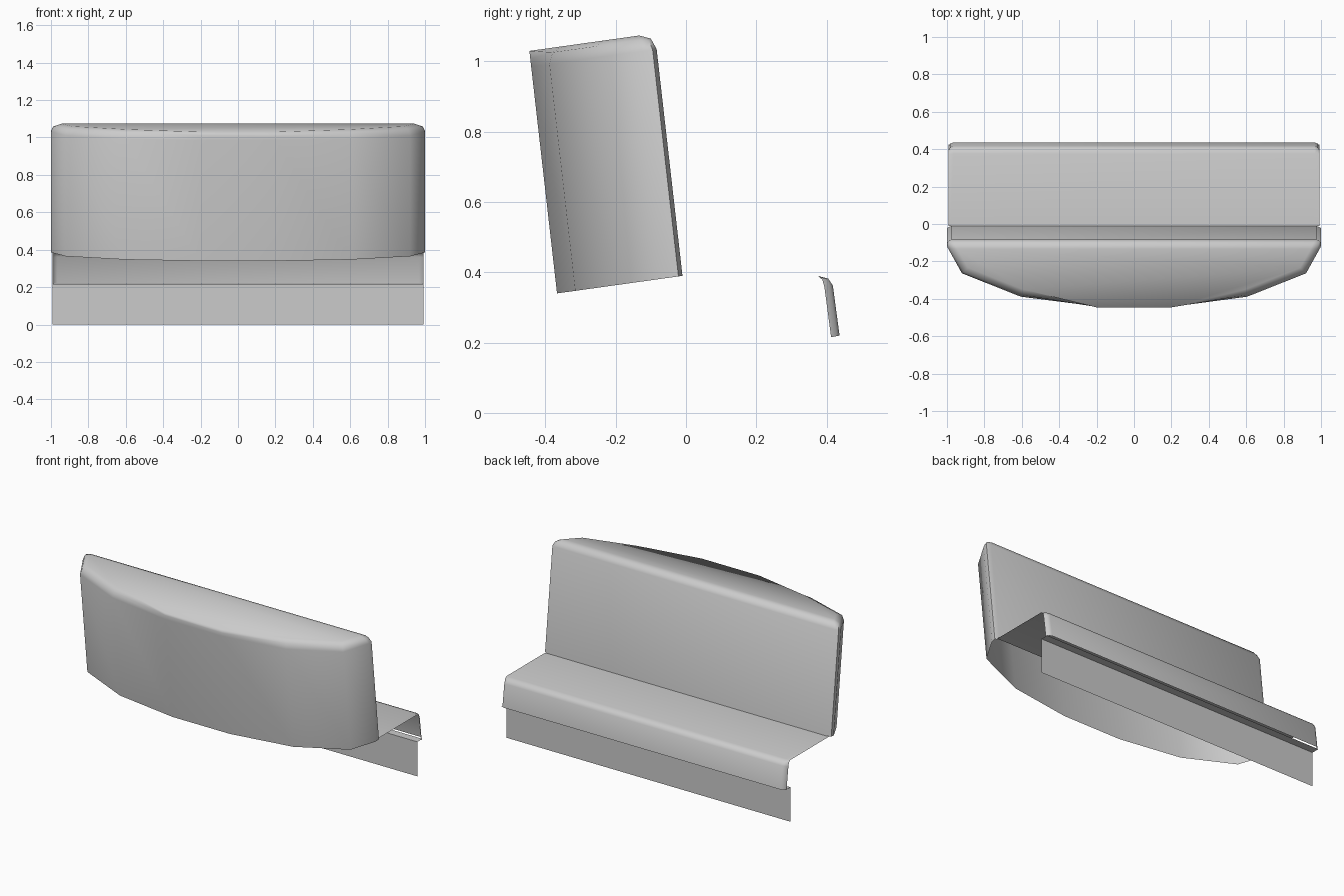
import bpy, bmesh, math

if "Cube" in bpy.data.objects:
    bpy.data.objects.remove(bpy.data.objects["Cube"])


def finish(bm, name, angle=50):
    bmesh.ops.recalc_face_normals(bm, faces=bm.faces)
    mesh = bpy.data.meshes.new(name)
    bm.to_mesh(mesh)
    bm.free()
    ob = bpy.data.objects.new(name, mesh)
    bpy.context.collection.objects.link(ob)
    bpy.ops.object.select_all(action='DESELECT')
    ob.select_set(True)
    bpy.context.view_layer.objects.active = ob
    bpy.ops.object.shade_smooth_by_angle(angle=math.radians(angle))
    return ob


def loft(name, rows):
    bm = bmesh.new()
    grid = [[bm.verts.new(p) for p in row] for row in rows]
    for a, b in zip(grid, grid[1:]):
        for i in range(len(a) - 1):
            bm.faces.new((a[i], a[i + 1], b[i + 1], b[i]))
    return finish(bm, name)


# Backrest: leaning curved shell, open underneath, rounded top and rear corners
half = [(1.02, 0), (0.92, -0.18), (0.605, -0.305), (0.2, -0.357)]
outline = half + [(-x, u) for x, u in reversed(half)]


def lean(x, u, h):
    return (x, -0.01 + u - 0.114 * h, 0.39 + 0.14 * u + h)


bm = bmesh.new()
low = [bm.verts.new(lean(x, u, 0)) for x, u in outline]
top = [bm.verts.new(lean(x, u, 0.69)) for x, u in outline]
n = len(outline)
for i in range(n):
    j = (i + 1) % n
    bm.faces.new((low[i], low[j], top[j], top[i]))
cap = bm.faces.new(top)
edges = list(cap.edges) + [bm.edges.get((low[i], top[i])) for i in (0, n - 1)]
bmesh.ops.bevel(bm, geom=edges, offset=0.045, offset_type='OFFSET',
                segments=2, profile=0.5, affect='EDGES', clamp_overlap=True)
finish(bm, "backrest")

# Seat: thin sheet rolling over into a lip with rounded ends
profile = [(-0.01, 0.39, 0), (0.375, 0.39, 0), (0.405, 0.382, 0.7),
           (0.418, 0.362, 1), (0.437, 0.22, 1)]
ends = [(0.965, 0), (0.983, 0.008), (0.992, 0.024)]
columns = [(-x, d) for x, d in reversed(ends)] + ends
loft("seat", [[(x, y - d * k, z - 0.2 * d * k) for y, z, k in profile]
              for x, d in columns])

# Skirt: ledge under the lip and upright panel down to the floor
loft("skirt", [[(x, 0.425, 0.218), (x, 0.375, 0.218), (x, 0.375, 0)]
               for x in (-0.992, 0.992)])
